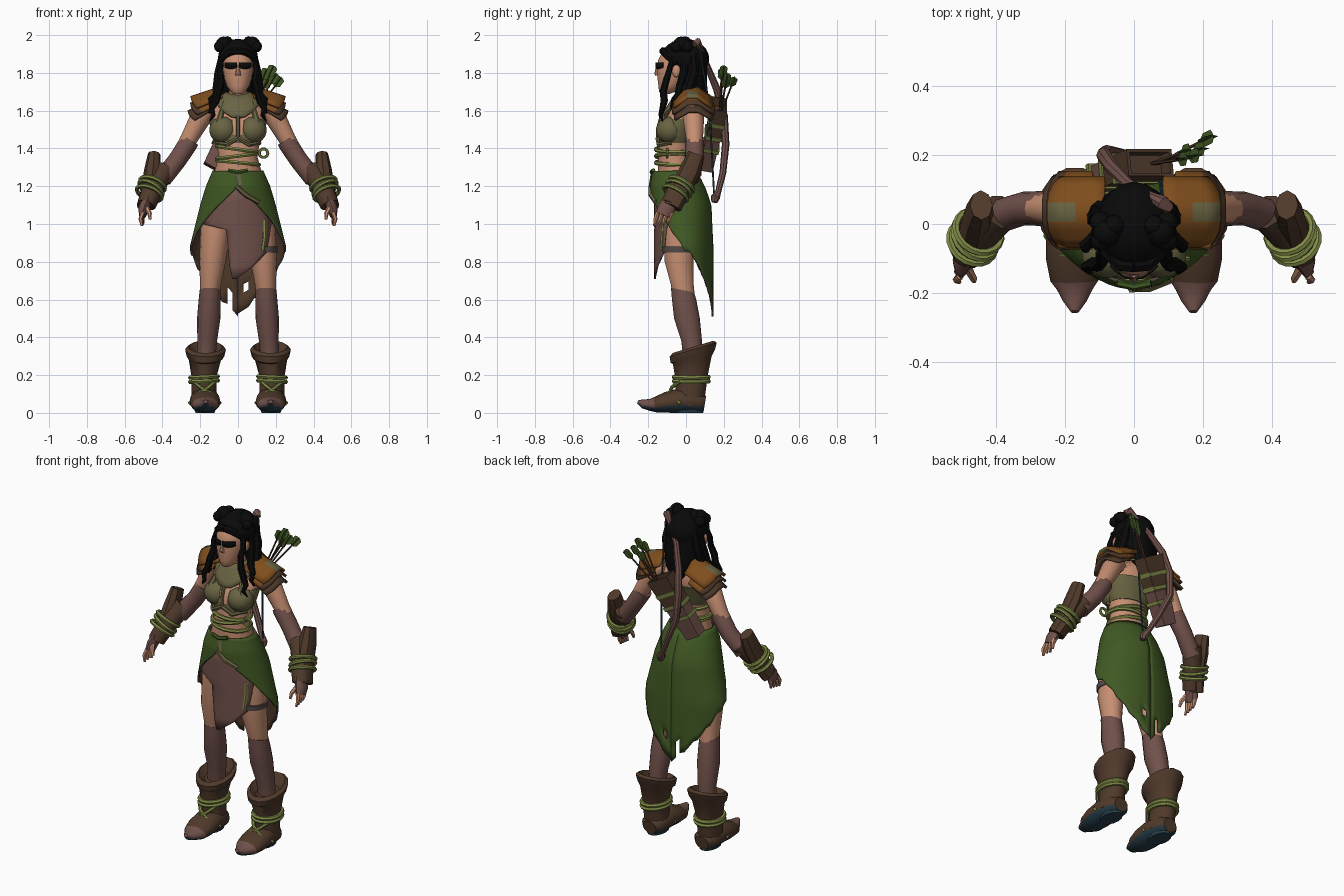
import bpy, bmesh, math
from mathutils import Vector
from math import sin, cos, pi

COLORS = {"skin": (0.56, 0.27, 0.165), "mauve": (0.165, 0.082, 0.07), "dark_brown": (0.08, 0.042, 0.024),
          "tan_leather": (0.21, 0.075, 0.012), "green": (0.052, 0.1, 0.017), "olive": (0.14, 0.125, 0.055),
          "cord_green": (0.23, 0.27, 0.065), "black": (0.003, 0.003, 0.003),
          "teal": (0.02, 0.05, 0.07), "grey_trim": (0.09, 0.07, 0.065)}
MATS = {}
for key, c in COLORS.items():
    MATS[key] = bpy.data.materials.new(key)
    MATS[key].diffuse_color = (*c, 1)


def finish(name, bm, mats, rule=None, mirror=False, solid=0):
    bmesh.ops.remove_doubles(bm, verts=bm.verts, dist=1e-5)
    bmesh.ops.recalc_face_normals(bm, faces=bm.faces)
    for f in bm.faces:
        f.smooth = True
        if rule:
            f.normal_update()
            f.material_index = rule(f.calc_center_median(), f.normal)
    me = bpy.data.meshes.new(name)
    bm.to_mesh(me)
    bm.free()
    ob = bpy.data.objects.new(name, me)
    bpy.context.collection.objects.link(ob)
    for m in mats.split():
        me.materials.append(MATS[m])
    if solid:
        s = ob.modifiers.new("thickness", "SOLIDIFY")
        s.thickness, s.offset = solid, 0
    if mirror:
        ob.modifiers.new("mirror", "MIRROR")
    return ob


def loft(name, rings, mats, n=12, axis=None, ref=(0, 1, 0), closed=False, phase=0, **kw):
    """Rings are (x, y, z, ra, rb, slope); rb and slope are optional."""
    bm, rows, ref = bmesh.new(), [], Vector(ref)
    P = [Vector(r[:3]) for r in rings]
    k = len(P)
    for i, r in enumerate(rings):
        nxt = P[(i + 1) % k] if closed else P[min(i + 1, k - 1)]
        prv = P[i - 1] if closed else P[max(i - 1, 0)]
        t = Vector(axis).normalized() if axis else (nxt - prv).normalized()
        u = ref.cross(t).normalized()
        v = t.cross(u)
        rb = r[4] if len(r) > 4 else r[3]
        row = []
        for j in range(n):
            a = 2 * pi * j / n + phase
            p = P[i] + u * r[3] * cos(a) + v * rb * sin(a)
            if len(r) > 5:
                p.z += r[5] * (p.y - P[i].y)
            row.append(bm.verts.new(p))
        rows.append(row)
    for i in range(k if closed else k - 1):
        a, b = rows[i], rows[(i + 1) % k]
        for j in range(n):
            bm.faces.new((a[j], a[(j + 1) % n], b[(j + 1) % n], b[j]))
    if not closed:
        bm.faces.new(rows[0])
        bm.faces.new(rows[-1])
    return finish(name, bm, mats, **kw)


def surf(name, f, nu, nv, mats, **kw):
    bm = bmesh.new()
    g = [[bm.verts.new(f(i / nu, j / nv)) for i in range(nu + 1)] for j in range(nv + 1)]
    for j in range(nv):
        for i in range(nu):
            bm.faces.new((g[j][i], g[j][i + 1], g[j + 1][i + 1], g[j + 1][i]))
    return finish(name, bm, mats, **kw)


def ball(name, c, r, mats, seg=14, **kw):
    bm = bmesh.new()
    bmesh.ops.create_uvsphere(bm, u_segments=seg, v_segments=seg * 2 // 3, radius=1)
    for v in bm.verts:
        v.co = Vector(c) + Vector(v.co[i] * r[i] for i in range(3))
    return finish(name, bm, mats, **kw)


def cord(name, c, rx, ry, r=0.009, normal=(0, 0, 1), mat="cord_green", **kw):
    t = Vector(normal).normalized()
    u = Vector((0, 1, 0)).cross(t).normalized()
    v = t.cross(u)
    pts = [(*(Vector(c) + u * rx * cos(a) + v * ry * sin(a)), r) for a in (2 * pi * i / 18 for i in range(18))]
    loft(name, pts, mat, n=6, ref=t, closed=True, **kw)


def lerp(tab, x):
    for a, b in zip(tab, tab[1:]):
        if x <= b[0]:
            t = max(0, (x - a[0]) / (b[0] - a[0]))
            return [p + (q - p) * t for p, q in zip(a[1:], b[1:])]
    return list(tab[-1][1:])


UP = (0, 0, 1)
# Torso and neck
loft("torso", [(0, -.04, 1.1, .15, .1), (0, -.05, 1.24, .135, .1), (0, -.06, 1.36, .102, .088), (0, -.05, 1.45, .12, .09),
               (0, -.03, 1.53, .14, .1), (0, 0, 1.6, .15, .085), (0, .01, 1.65, .09, .06), (0, -.005, 1.68, .05, .05),
               (0, -.03, 1.75, .045, .05)], "skin", 18, UP)
# Top with bust, and crossed laces under it
loft("bodice", [(0, -.05, 1.43, .118, .092), (0, -.045, 1.47, .138, .1), (0, -.03, 1.53, .15, .104),
                (0, -.015, 1.555, .152, .098)], "olive skin", 18, UP,
     rule=lambda c, n: int(abs(c.x) < .04 and c.y < -.1 and c.z > 1.47))
ball("bust_cup", (.078, -.085, 1.497), (.076, .074, .072), "olive", mirror=True)
loft("bust_strap", [(.1, -.125, 1.54, .018, .008), (.088, -.095, 1.59, .014, .008), (.07, -.06, 1.65, .014, .008)],
     "olive", 6, mirror=True)
loft("under_lace", [(0, -.15, 1.455, .012), (.06, -.145, 1.42, .012), (.115, -.08, 1.43, .012)], "olive", 6, ref=UP, mirror=True)
loft("chest_lace", [(0, -.135, 1.57, .012, .006), (0, -.155, 1.5, .01, .006), (0, -.152, 1.44, .01, .006)], "olive", 6)


# Collar scarf with a front point
def collar(u, v):
    a = 2 * pi * u
    r = .056 + .062 * v
    dip = (.015 + .075 * v) * max(0, cos(a)) ** 2
    return (r * sin(a) * 1.05, -.005 - r * cos(a) * .9 - dip * .25, 1.695 - .045 * v - dip)


surf("collar_scarf", collar, 20, 4, "olive", solid=.012)
# Waist cords and their loop
for i, (z, t) in enumerate(((1.325, .1), (1.36, -.12), (1.395, .14))):
    cord("waist_cord", (0, -.06, z), .112, .1, .011, (t, 0, 1))
loft("cord_loop", [(.135 + .023 * cos(i * pi / 5), -.1, 1.375 + .023 * sin(i * pi / 5), .008) for i in range(10)],
     "cord_green", 6, closed=True)

# Skirt, long at the back and open at the front
SHAPE = [(.5, .25, 0, .14), (.88, .25, -.01, .15), (1.0, .22, -.018, .152), (1.1, .195, -.025, .155),
         (1.2, .165, -.045, .14), (1.28, .13, -.06, .112)]
HEM = [(0, 1.2), (.6, 1.09), (1.04, 1.0), (1.5, .87), (1.9, .82), (2.4, .69), (2.75, .6), (pi, .51)]


def skirt(u, v):
    a = pi * (2 * u - 1)
    hem = lerp(HEM, abs(a))[0]
    if abs(a) > 1.2:
        hem += .008 * (round(u * 56) % 3)
    z = 1.28 + (hem - 1.28) * v
    rx, cy, ry = lerp(SHAPE, z)
    return (rx * sin(a), cy - ry * cos(a), z)


sk = surf("skirt", skirt, 56, 16, "green dark_brown grey_trim", solid=.01)
bm = bmesh.new()
bm.from_mesh(sk.data)
# Outward normals, then torn holes near the tip
f0 = max(bm.faces, key=lambda f: f.calc_center_median().y)
if f0.normal.y < 0:
    bmesh.ops.reverse_faces(bm, faces=bm.faces)
holes = [min(bm.faces, key=lambda f: (f.calc_center_median() - Vector(h)).length)
         for h in ((-.045, .135, .6), (-.045, .135, .645), (.04, .135, .66))]
bmesh.ops.delete(bm, geom=list(set(holes)), context="FACES")
bm.to_mesh(sk.data)
bm.free()
sk.modifiers["thickness"].material_offset = 1
sk.modifiers["thickness"].material_offset_rim = 2

# Front apron with a ragged outline
EDGE = [(.71, -.03, -.01), (.78, -.045, .085), (.85, -.05, .15), (.97, -.062, .17), (1.0, -.185, .175),
        (1.02, -.185, .18), (1.12, -.11, .11), (1.22, -.02, .02)]


def apron(u, v):
    z, lo, hi = EDGE[round(v * 7)]
    x = lo + (hi - lo) * u
    return (x, -.165 + 2.2 * x * x, z)


ap = surf("apron", apron, 8, 7, "mauve grey_trim", solid=.008)
ap.modifiers["thickness"].material_offset_rim = 1
loft("sash", [(-.01, -.188, 1.2, .012), (.04, -.186, 1.155, .014), (.11, -.16, 1.115, .012)], "olive", 6)
loft("front_tie", [(-.05, -.172, 1.285, .01), (0, -.182, 1.275, .012), (.05, -.172, 1.285, .01)], "green", 6, ref=UP)
loft("tie_end", [(0, -.18, 1.28, .014, .006), (.012, -.192, 1.2, .012, .006)], "olive", 6)

# Legs
loft("thigh", [(.09, -.03, 1.15, .085, .09), (.115, -.035, 1.0, .083, .088), (.135, -.037, .8, .07, .078),
               (.145, -.02, .68, .056, .062), (.15, -.01, .6, .05, .06)], "skin", 14, UP, mirror=True)
loft("stocking", [(.148, -.018, .65, .055, .063, -.2), (.15, -.01, .6, .058, .066), (.155, .005, .5, .062, .07),
                  (.163, .03, .38, .052, .056), (.17, .035, .28, .05, .05)], "mauve", 14, UP, mirror=True)
loft("thigh_band", [(.128, -.037, .85, .08, .088), (.128, -.037, .88, .083, .09)], "grey_trim", 14, UP)
loft("garter_strap", [(.13, -.13, .86, .01), (.14, -.125, .93, .01), (.14, -.12, 1.02, .01)], "cord_green", 6)

# Boots: shaft with flared tilted cuff, foot with sole, cords
loft("boot_shaft", [(.175, .02, .04, .072, .075), (.18, .025, .12, .066, .082), (.18, .028, .19, .066, .088),
                    (.175, .033, .28, .085, .105, .2), (.172, .036, .3, .1, .12, .3), (.172, .038, .335, .108, .128, .3),
                    (.172, .038, .35, .09, .11, .3), (.172, .035, .31, .06, .07, .2)],
     "dark_brown", 14, UP, mirror=True)
loft("foot", [(.175, .1, .05, .045, .04), (.175, .07, .055, .07, .055), (.175, -.03, .066, .08, .066),
              (.174, -.1, .056, .082, .056), (.173, -.165, .043, .07, .04), (.172, -.19, .043, .052, .032),
              (.172, -.225, .047, .034, .024), (.172, -.255, .06, .012, .01)], "mauve teal dark_brown", 16, ref=UP, mirror=True,
     rule=lambda c, n: 1 if n.z < -.55 else (2 if -.17 < c.y and c.z > .04 else 0))
loft("sole", [(.175, .015, 0, .05, .078), (.175, .015, .014, .055, .08)], "teal", 14, UP, mirror=True)
for z in (.168, .19):
    cord("boot_cord", (.18, .028, z), .073, .093, .012, (.05, 0, 1), mirror=True)
for s in (1, -1):
    loft("boot_cross_cord", [(.18 - s * .06, -.03, .17, .01), (.178 - s * .02, -.075, .135, .01), (.176 + s * .035, -.09, .1, .01),
                             (.176 + s * .08, -.03, .05, .01)], "cord_green", 6, mirror=True)

# Arms, sleeves, bracers and hands
loft("upper_arm", [(.12, .02, 1.62, .04), (.17, .03, 1.6, .054), (.2, .04, 1.56, .056), (.26, .045, 1.45, .045),
                   (.3, .045, 1.38, .042)], "skin", 12, mirror=True)
loft("sleeve", [(.252, .045, 1.445, .048), (.265, .045, 1.425, .051), (.32, .045, 1.34, .049), (.4, .02, 1.24, .05)],
     "mauve", 12, mirror=True)
loft("bracer", [(.385, .035, 1.29, .056), (.43, -.01, 1.22, .056), (.46, -.055, 1.16, .054), (.485, -.085, 1.1, .05)],
     "dark_brown", 10, mirror=True)
loft("bracer_plate", [(.444, .055, 1.37, .033, .046), (.452, .02, 1.28, .046, .056), (.468, -.03, 1.18, .044, .056),
                      (.502, -.075, 1.09, .036, .053)], "dark_brown", 8, mirror=True)
for i in range(3):
    cord("wrist_cord", (.452 + .009 * i, -.022 - .016 * i, 1.21 - .024 * i), .07, .07, .011,
         (.3 + .12 * (i % 2), -.42, -.7), mirror=True)
loft("palm", [(.48, -.08, 1.13, .03, .042), (.5, -.105, 1.08, .028, .046), (.505, -.12, 1.045, .02, .042)],
     "mauve", 8, mirror=True)
for i in range(4):
    y = -.15 + .024 * i
    loft("finger", [(.505, y, 1.06, .012), (.516 - .003 * i, y - .012, 1.025, .011), (.508 - .002 * i, y - .018, .99 + .004 * i, .007)],
         "skin", 6, mirror=True)
loft("thumb", [(.485, -.125, 1.09, .014), (.468, -.155, 1.055, .012), (.465, -.165, 1.025, .008)], "skin", 6, mirror=True)


# Layered angular shoulder pads
def pad(x0, x1, z0, z1, y0, y1, drop):
    def f(u, v):
        s = 2 * v - 1
        k = max(0, abs(s) - .25) / .75
        x = x0 + (x1 - x0) * u - .035 * u * k * k
        return (x, y0 + (y1 - y0) * v, z0 + (z1 - z0) * u - drop * k)
    return f


surf("shoulder_pad", pad(.085, .25, 1.725, 1.67, -.065, .135, .055), 4, 8, "tan_leather olive", solid=.014, mirror=True,
     rule=lambda c, n: 1 if 0 < c.y < .06 and c.x > .16 else 0)
surf("shoulder_pad_middle", pad(.12, .252, 1.68, 1.635, -.07, .15, .055), 4, 8, "tan_leather dark_brown", solid=.014,
     mirror=True, rule=lambda c, n: int(c.x > .21))
surf("shoulder_pad_lower", pad(.14, .265, 1.65, 1.595, -.06, .14, .045), 4, 8, "dark_brown tan_leather", solid=.014, mirror=True)

# Head and face
loft("head", [(0, -.11, 1.688, .022, .022), (0, -.1, 1.7, .04, .043), (0, -.082, 1.73, .06, .065), (0, -.072, 1.77, .073, .08),
              (0, -.066, 1.82, .08, .088), (0, -.06, 1.87, .08, .088), (0, -.05, 1.92, .06, .07), (0, -.04, 1.95, .02, .03)],
     "skin", 18, UP)
loft("nose", [(0, -.148, 1.785, .016, .014), (0, -.154, 1.795, .014, .014), (0, -.148, 1.845, .007, .008)], "skin", 8, UP)
ball("mouth", (0, -.14, 1.755), (.024, .01, .004), "mauve", 8)
ball("ear", (.09, -.05, 1.81), (.014, .024, .035), "skin", 8, mirror=True)
surf("dark_lens", lambda u, v: (.005 + .064 * u, -.159 + 8 * (.005 + .064 * u) ** 2, 1.855 - .034 * v * (1 - .9 * (u - .5) ** 2)), 6, 2,
     "black", solid=.006, mirror=True)

# Hair: cap, buns, back mass and wavy locks
ball("hair_cap", (0, -.005, 1.875), (.108, .128, .105), "black", 18)
for dx, dy, dz, r in ((0, 0, 0, .043), (.02, -.025, -.012, .03), (-.02, .02, .012, .032), (.02, .03, -.01, .032)):
    ball("hair_bun", (.077 + dx, -.025 + dy, 1.95 + dz), (r, r, r), "black", 10, mirror=True)
loft("hair_fringe", [(0, -.12, 1.915, .022), (.04, -.118, 1.91, .02), (.075, -.085, 1.88, .02), (.095, -.05, 1.85, .016)],
     "black", 7, ref=UP, mirror=True)
loft("back_hair", [(0, .085, 1.6, .03, .02), (0, .075, 1.66, .075, .045), (0, .055, 1.75, .1, .055), (0, .03, 1.86, .098, .08)],
     "black", 12, UP)
for k, (x, y, r, zb) in enumerate(((.098, -.012, .022, 1.62), (.098, .04, .03, 1.62))):
    loft("hair_lock", [(x - .02, y, 1.9, r * .8), (x, y, 1.8, r), (x + .008, y - .02, 1.73, r),
                       (x + .02, y - .03, 1.68, r * .9), (x + .045, y - .05, zb + .04, r * .75),
                       (x + .042, y - .06, zb, r * .6), (x + .055, y - .05, zb - .035, .004)], "black", 7, mirror=True)
loft("front_wisp", [(.084, -.07, 1.88, .014), (.098, -.09, 1.81, .016), (.09, -.105, 1.76, .018), (.105, -.12, 1.7, .02),
                    (.118, -.115, 1.65, .02), (.14, -.125, 1.61, .016), (.13, -.135, 1.575, .012), (.15, -.125, 1.545, .004)],
     "black", 7, mirror=True)

# Quiver with cord bands and arrows
AX = Vector((.19, .075, .34)).normalized()
BASE = Vector((-.14, .105, 1.3))


def q(d, ra, rb):
    return (*(BASE + AX * d), ra, rb)


loft("quiver", [q(0, .066, .05), q(.19, .085, .054), q(.39, .106, .056), q(.39, .092, .044), q(.34, .09, .042)],
     "mauve dark_brown", 4, AX, phase=pi / 4, rule=lambda c, n: int((c - BASE).dot(AX) > .19))
for d in (.12, .2, .28):
    loft("quiver_band", [q(d, .088 + .04 * (d - .12), .063), q(d + .022, .092 + .04 * (d - .12), .064)],
         "cord_green", 4, AX, phase=pi / 4)
for x, y, z in ((.15, .19, 1.815), (.185, .2, 1.83), (.2, .22, 1.79), (.225, .255, 1.77), (.16, .215, 1.76)):
    a, b = Vector((.3 * x, .175, 1.56)), Vector((x, y, z))
    d = b - a
    loft("arrow_shaft", [(*a, .005), (*b, .005)], "dark_brown", 5)
    for w, h in ((.024, .003), (.003, .02)):
        loft("arrow_fletching", [(*(a + d * .8), w * .3, h * .3), (*(a + d * .86), w, h), (*(a + d * 1.0), w, h),
                                 (*(b + d * .03), w * .4, h * .4)], "green", 4)

# Bow and string
loft("bow", [(.1, .045, 1.95, .018), (.085, .06, 1.965, .022), (.05, .08, 1.92, .014), (-.015, .115, 1.83, .017),
             (-.065, .165, 1.71, .02), (-.088, .2, 1.57, .022), (-.08, .21, 1.42, .02), (-.01, .195, 1.27, .018),
             (.04, .17, 1.17, .016), (.06, .155, 1.14, .025), (.065, .15, 1.115, .016)], "mauve", 8)
loft("bow_string", [(.085, .07, 1.95, .005), (.075, .125, 1.6, .005), (.06, .15, 1.13, .005)], "teal", 5)

# Smooth shading with sharp edges kept
bpy.ops.object.select_all(action="SELECT")
bpy.context.view_layer.objects.active = sk
bpy.ops.object.shade_smooth_by_angle(angle=math.radians(40))
